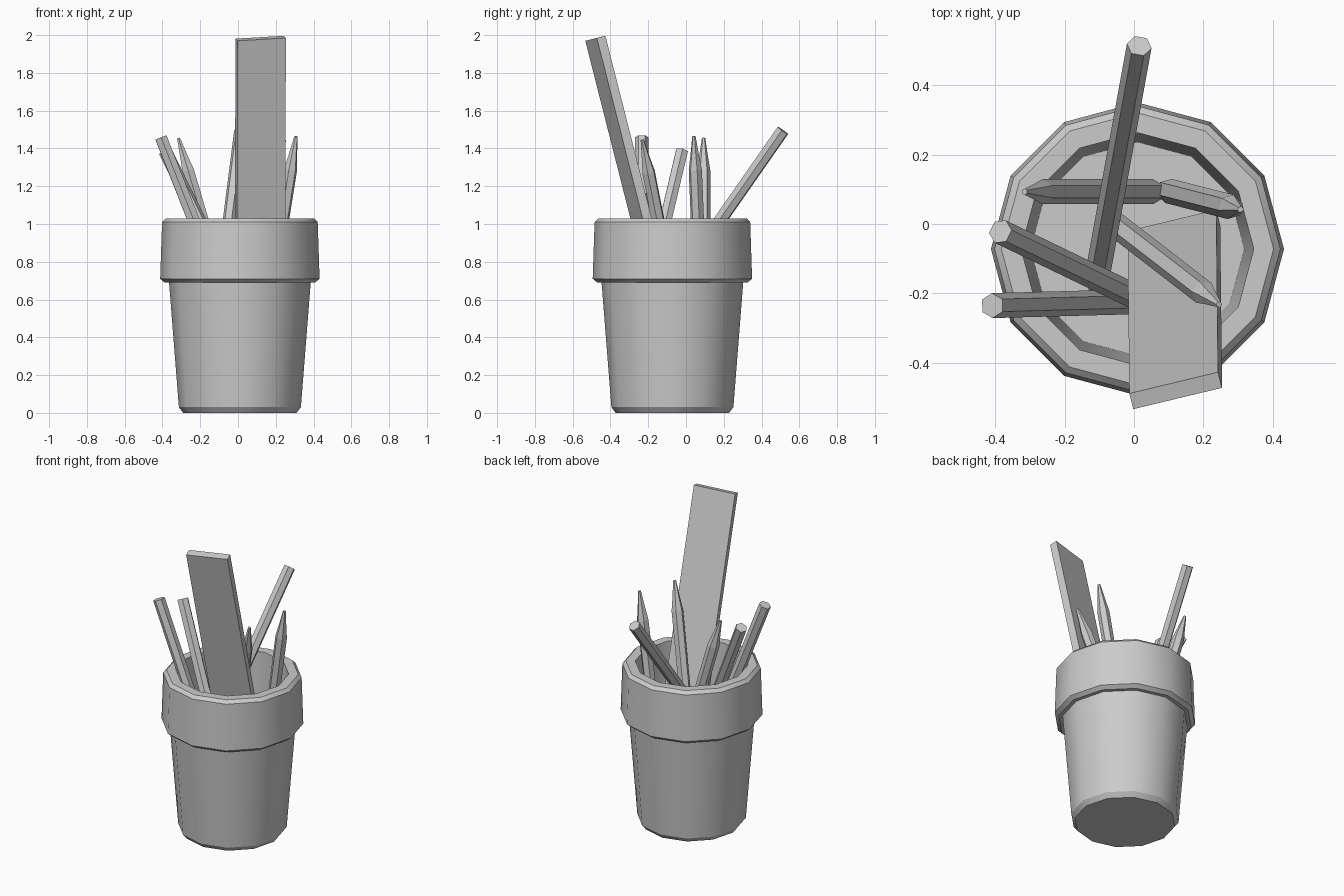
import bpy, bmesh, math
from mathutils import Vector, Matrix

if "Cube" in bpy.data.objects:
    bpy.data.objects.remove(bpy.data.objects["Cube"])


def make_object(name, bm):
    bmesh.ops.recalc_face_normals(bm, faces=bm.faces)
    mesh = bpy.data.meshes.new(name)
    bm.to_mesh(mesh)
    bm.free()
    ob = bpy.data.objects.new(name, mesh)
    bpy.context.collection.objects.link(ob)
    return ob


def lathe(name, profile, sides):
    """Closed turned shape from (radius, height) pairs, capped at both ends."""
    bm = bmesh.new()
    rings = []
    for r, z in profile:
        rings.append([bm.verts.new((r * math.cos(math.tau * i / sides),
                                    r * math.sin(math.tau * i / sides), z))
                      for i in range(sides)])
    for a, b in zip(rings, rings[1:]):
        for i in range(sides):
            j = (i + 1) % sides
            bm.faces.new((a[i], a[j], b[j], b[i]))
    bm.faces.new(rings[0])
    bm.faces.new(rings[-1])
    return make_object(name, bm)


def pencil(name, blunt, tip, radius=0.036):
    blunt, tip = Vector(blunt), Vector(tip)
    axis = tip - blunt
    n = axis.length
    ob = lathe(name, [(radius, 0), (radius, n - 0.18), (0.023, n - 0.1), (0.009, n)], 6)
    ob.matrix_world = Matrix.Translation(blunt) @ axis.to_track_quat('Z', 'Y').to_matrix().to_4x4()
    return ob


# Flower pot style cup with thick rim and hollow inside
pot = lathe("pot", [(0.30, 0), (0.323, 0.03), (0.375, 0.69), (0.398, 0.69),
                    (0.422, 0.71), (0.412, 1.01), (0.392, 1.03), (0.335, 1.03),
                    (0.308, 0.12)], 12)
pot.location = (0.01, -0.072, 0)
bpy.context.view_layer.objects.active = pot
pot.select_set(True)
bpy.ops.object.shade_smooth_by_angle(angle=math.radians(32))

# Pencils standing point up
pencil("pencil_up_left", (0.055, 0.093, 0.20), (-0.315, 0.093, 1.455))
pencil("pencil_up_right", (0.10, 0.095, 0.18), (0.307, 0.042, 1.465))
pencil("pencil_up_front", (-0.075, 0.015, 0.20), (0.245, -0.232, 1.445))

# Pencils standing point down
pencil("pencil_down_back", (0.015, 0.513, 1.495), (-0.12, -0.23, 0.43))
pencil("pencil_down_left", (-0.385, -0.022, 1.385), (0.17, -0.29, 0.25))
pencil("pencil_down_front", (-0.408, -0.235, 1.458), (0.07, -0.222, 0.25))

# Flat ruler leaning forward
top, bottom = Vector((0.12, -0.48, 1.983)), Vector((0.115, -0.012, 0.14))
up = (top - bottom).normalized()
side = Vector((0.255, 0.065, 0))
side = (side - up * side.dot(up)).normalized()
frame = Matrix((side, up.cross(side), up)).transposed().to_4x4()
bm = bmesh.new()
bmesh.ops.create_cube(bm, size=1)
bmesh.ops.scale(bm, vec=(0.263, 0.048, (top - bottom).length), verts=bm.verts)
ruler = make_object("ruler", bm)
ruler.matrix_world = Matrix.Translation((top + bottom) / 2) @ frame
